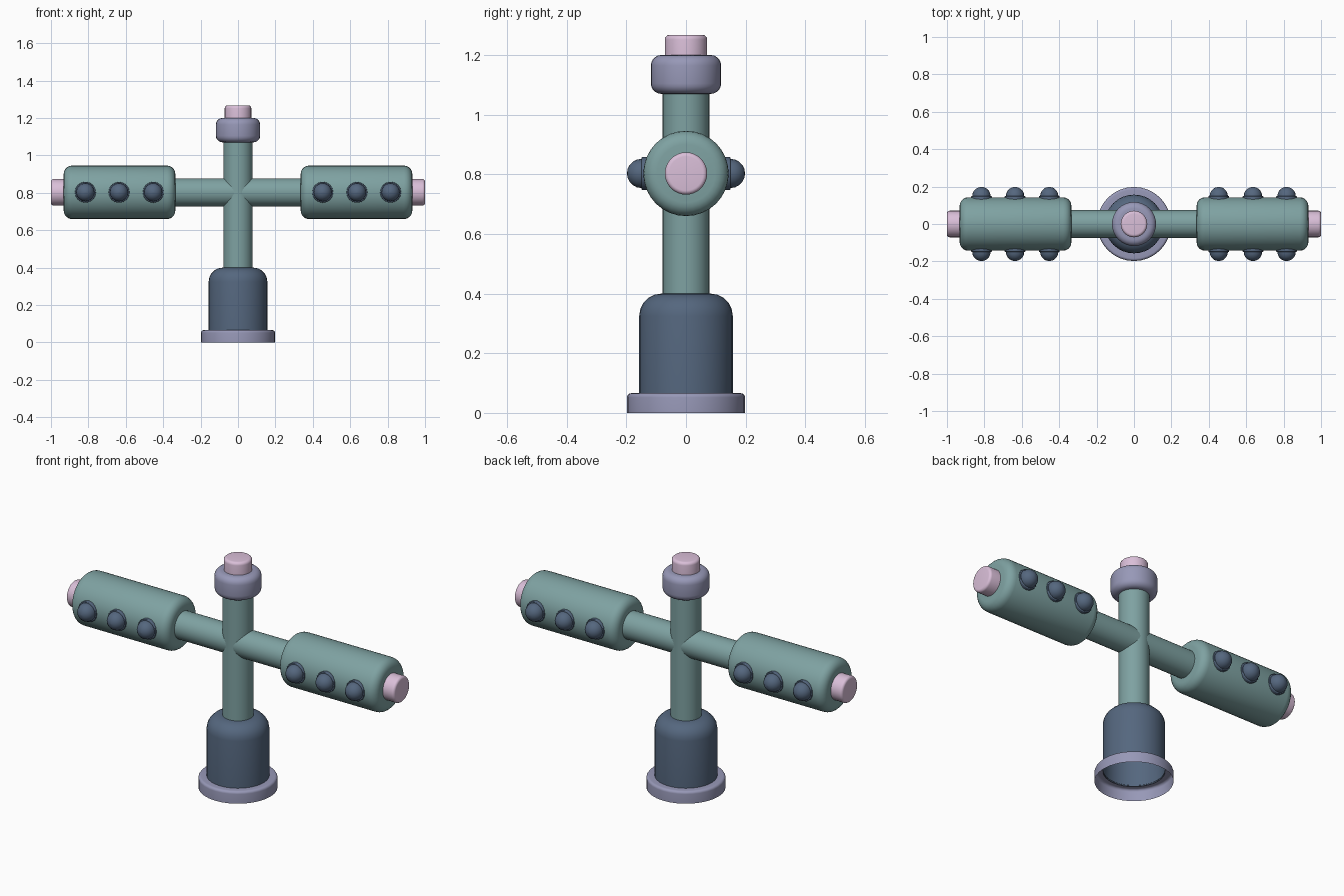
import bpy, bmesh, math
from mathutils import Vector

if "Cube" in bpy.data.objects:
    bpy.data.objects.remove(bpy.data.objects["Cube"])


def material(name, rgb):
    m = bpy.data.materials.new(name)
    m.diffuse_color = (*rgb, 1)
    m.use_nodes = True
    m.node_tree.nodes["Principled BSDF"].inputs["Base Color"].default_value = m.diffuse_color
    return m


TEAL = material("teal", (0.21, 0.36, 0.36))
NAVY = material("slate blue", (0.09, 0.135, 0.21))
LAVENDER = material("lavender", (0.31, 0.315, 0.475))
PINK = material("pale pink", (0.70, 0.52, 0.69))


def rounded(points, steps=5):
    """Turn (radius, height, fillet) corners into a profile with round corners."""
    out = []
    for i, (r, h, f) in enumerate(points):
        p = Vector((r, h))
        if f == 0:
            out.append(p)
            continue
        a = p + (Vector(points[i - 1][:2]) - p).normalized() * f
        b = p + (Vector(points[i + 1][:2]) - p).normalized() * f
        centre = a + b - p
        for k in range(steps + 1):
            t = k / steps * math.pi / 2
            out.append(centre + (a - centre) * math.cos(t) + (b - centre) * math.sin(t))
    return out


def lathe(name, points, mat, origin=(0, 0, 0), axis=(0, 0, 1), sides=32):
    """Spin a profile about the given axis; radius 0 becomes a pole."""
    bm = bmesh.new()
    rings = []
    for r, h in rounded(points):
        n = 1 if r < 1e-6 else sides
        rings.append([bm.verts.new((r * math.cos(2 * math.pi * j / sides),
                                    r * math.sin(2 * math.pi * j / sides), h))
                      for j in range(n)])
    for lo, hi in zip(rings, rings[1:]):
        for j in range(sides):
            k = (j + 1) % sides
            quad = [lo[j % len(lo)], lo[k % len(lo)], hi[k % len(hi)], hi[j % len(hi)]]
            bm.faces.new(list(dict.fromkeys(quad)))
    me = bpy.data.meshes.new(name)
    bm.to_mesh(me)
    bm.free()
    me.materials.append(mat)
    ob = bpy.data.objects.new(name, me)
    bpy.context.collection.objects.link(ob)
    ob.location = origin
    ob.rotation_euler = Vector(axis).to_track_quat('Z', 'Y').to_euler()
    bpy.ops.object.select_all(action='DESELECT')
    ob.select_set(True)
    bpy.context.view_layer.objects.active = ob
    bpy.ops.object.shade_smooth_by_angle(angle=math.radians(35))
    return ob


def solid(r, lo, hi, f_lo, f_hi):
    """Closed round bar profile with filleted ends."""
    return [(0, lo, 0), (r, lo, f_lo), (r, hi, f_hi), (0, hi, 0)]


AXIS_Z = 0.803

# Hollow base: foot ring and cup, both open underneath
lathe("foot_ring", [(0.198, 0, 0), (0.198, 0.066, 0.014), (0.155, 0.066, 0)], LAVENDER)
lathe("base_cup", [(0.157, 0.06, 0), (0.157, 0.40, 0.075), (0, 0.40, 0)], NAVY)

# Upright post with collar and top cap
lathe("post", [(0.078, 0.395, 0), (0.078, 1.09, 0)], TEAL)
lathe("collar", solid(0.118, 1.07, 1.20, 0.035, 0.035), LAVENDER)
lathe("top_cap", solid(0.071, 1.19, 1.268, 0, 0.016), PINK)

# Crossbar
lathe("crossbar", [(0.075, -0.35, 0), (0.075, 0.35, 0)], TEAL, (0, 0, AXIS_Z), (1, 0, 0))

# Drums, end caps and studs on both sides
for sx, side in ((-1, "left"), (1, "right")):
    lathe(side + "_drum", solid(0.143, 0.335, 0.932, 0.045, 0.045), TEAL,
          (0, 0, AXIS_Z), (sx, 0, 0))
    lathe(side + "_end_cap", solid(0.071, 0.92, 1.0, 0, 0.014), PINK,
          (0, 0, AXIS_Z), (sx, 0, 0))
    for x in (0.453, 0.636, 0.816):
        for sy, face in ((-1, "front"), (1, "back")):
            at, ax = (sx * x, 0, AXIS_Z), (0, sy, 0)
            lathe(f"{side}_{face}_stud_rim", [(0.056, 0.115, 0), (0.056, 0.149, 0.004), (0.04, 0.149, 0)],
                  NAVY, at, ax, 16)
            lathe(f"{side}_{face}_stud_dome", [(0.049, 0.145, 0), (0.049, 0.198, 0.0485), (0, 0.198, 0)],
                  NAVY, at, ax, 16)
